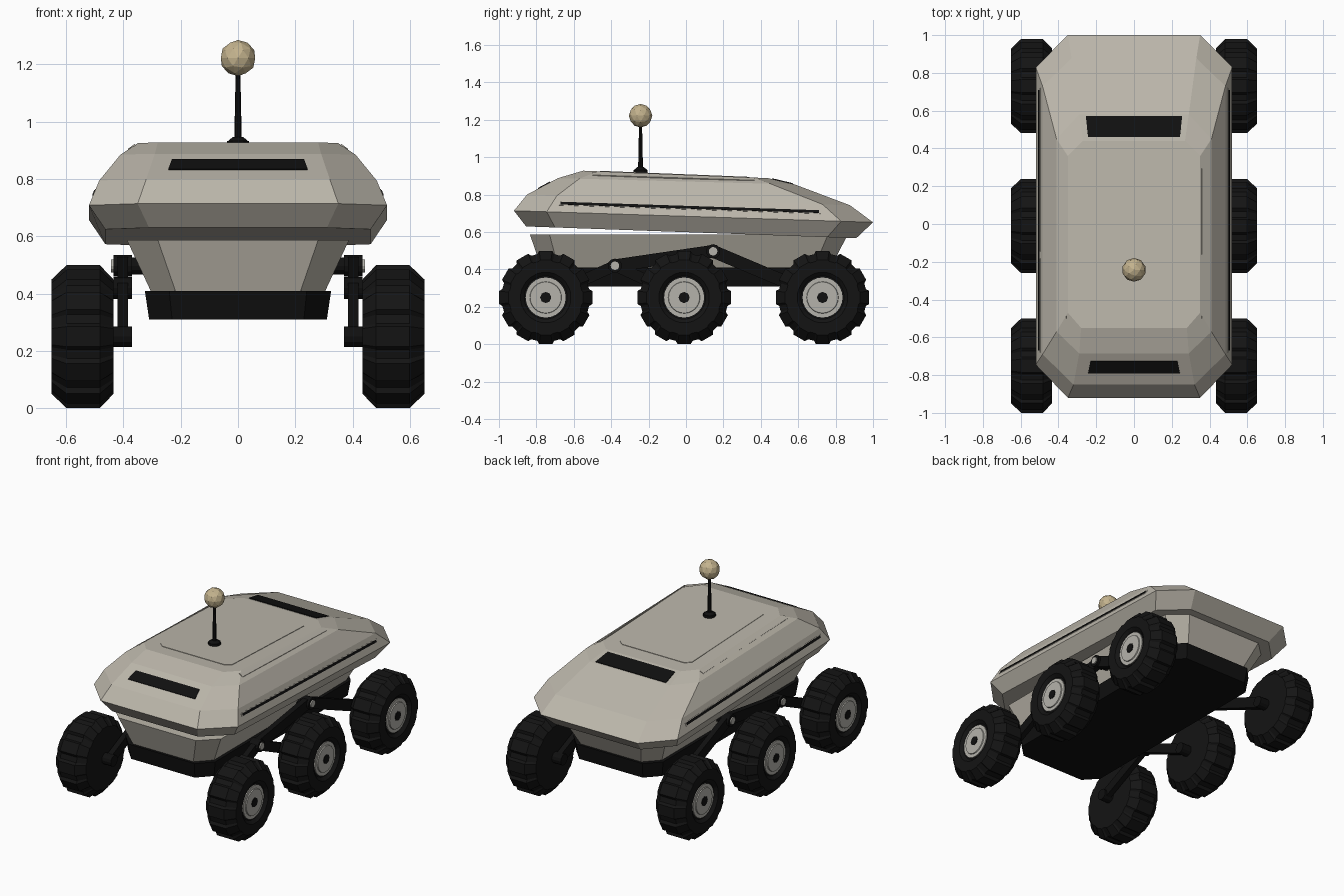
import bpy, bmesh, math
from mathutils import Vector

if "Cube" in bpy.data.objects:
    bpy.data.objects.remove(bpy.data.objects["Cube"])


def material(name, rgb):
    m = bpy.data.materials.new(name)
    m.diffuse_color = (*rgb, 1)
    m.use_nodes = True
    m.node_tree.nodes["Principled BSDF"].inputs["Base Color"].default_value = m.diffuse_color
    return m


BODY = material("warm grey paint", (0.50, 0.47, 0.405))
BLACK = material("black trim", (0.005, 0.005, 0.005))
TYRE = material("tyre rubber", (0.007, 0.007, 0.007))
METAL = material("hub metal", (0.46, 0.45, 0.41))
TAN = material("tan beacon", (0.55, 0.45, 0.27))


def finish(name, bm, mat):
    bmesh.ops.recalc_face_normals(bm, faces=bm.faces)
    me = bpy.data.meshes.new(name)
    bm.to_mesh(me)
    bm.free()
    me.materials.append(mat)
    ob = bpy.data.objects.new(name, me)
    bpy.context.collection.objects.link(ob)
    return ob


def loft(name, rings, mat):
    """Skin a stack of closed rings and cap both ends."""
    bm = bmesh.new()
    vs = [[bm.verts.new(p) for p in r] for r in rings]
    n = len(vs[0])
    for a, b in zip(vs, vs[1:]):
        for i in range(n):
            j = (i + 1) % n
            bm.faces.new((a[i], a[j], b[j], b[i]))
    bm.faces.new(vs[0])
    bm.faces.new(vs[-1])
    return finish(name, bm, mat)


def plate(name, pts, mat, t=0.004):
    """Thin plate centred on a flat polygon."""
    pts = [Vector(p) for p in pts]
    n = (pts[1] - pts[0]).cross(pts[2] - pts[0]).normalized() * t
    return loft(name, [[p - n for p in pts], [p + n for p in pts]], mat)


def rod(name, p, q, r1, r2, mat, n=12):
    """Round bar between two points."""
    p, q = Vector(p), Vector(q)
    rot = (q - p).to_track_quat('Z', 'Y')
    circ = [(math.cos(2 * math.pi * i / n), math.sin(2 * math.pi * i / n)) for i in range(n)]
    return loft(name, [[c + rot @ Vector((r * u, r * v, 0)) for u, v in circ]
                       for c, r in ((p, r1), (q, r2))], mat)


def octagon(hx, hwf, hwb, yf, cf, cb, yb, zf, zb):
    """Chamfered rectangle, tilted from front height zf to rear height zb."""
    half = [(hwf, yf), (hx, cf), (hx, cb), (hwb, yb)]
    pts = half + [(-x, y) for x, y in reversed(half)]
    return [(x, y, zf + (zb - zf) * (y - yf) / (yb - yf)) for x, y in pts]


# Upper shell: lower lip, belt line, two shoulders, deck
lip = (0.463, 0.31, 0.31, -0.855, -0.70, 0.755, 0.91, 0.63, 0.567)
belt = (0.52, 0.35, 0.35, -0.92, -0.745, 0.83, 1.0, 0.714, 0.652)
low = (0.484, 0.32, 0.33, -0.85, -0.69, 0.73, 0.877, 0.80, 0.743)
high = (0.41, 0.29, 0.29, -0.685, -0.57, 0.45, 0.58, 0.888, 0.855)
deck = (0.35, 0.28, 0.27, -0.55, -0.47, 0.36, 0.44, 0.928, 0.888)
loft("upper_shell", [octagon(*r) for r in (lip, belt, low, high, deck)], BODY)


def level(r, y):
    return r[7] + (r[8] - r[7]) * (y - r[3]) / (r[6] - r[3])


def on_side(a, b, y, t, s):
    """Point on the shell side, a fraction t of the way from ring a to ring b."""
    return (s * (a[0] + (b[0] - a[0]) * t), y, level(a, y) + (level(b, y) - level(a, y)) * t)


def strip(name, a, b, y0, y1, t0, t1, s, mat, thick):
    plate(name, [on_side(a, b, y, t, s) for y, t in ((y0, t0), (y1, t0), (y1, t1), (y0, t1))],
          mat, thick)


# Window slots in the front and rear slopes
plate("front_slot", [(-0.243, -0.79, 0.832), (0.243, -0.79, 0.832),
                     (0.23, -0.725, 0.867), (-0.23, -0.725, 0.867)], BLACK)
plate("rear_slot", [(-0.255, 0.57, 0.8575), (0.255, 0.57, 0.8575),
                    (0.243, 0.46, 0.8835), (-0.243, 0.46, 0.8835)], BLACK)

# Deck hatch panel with clipped corners
hatch = octagon(0.26, 0.225, 0.225, -0.46, -0.43, 0.31, 0.34, level(deck, -0.46), level(deck, 0.34))
plate("deck_panel", hatch, BODY, 0.003)

# Side vents and shoulder strips
for s, side in ((-1, "left"), (1, "right")):
    strip(side + "_vent_frame", belt, low, -0.68, 0.72, 0.42, 0.66, s, BODY, 0.002)
    strip(side + "_vent", belt, low, -0.67, 0.71, 0.46, 0.62, s, BLACK, 0.004)
    strip(side + "_shoulder_strip", high, deck, -0.50, 0.37, 0.45, 0.85, s, BODY, 0.003)

# Lower hull and belly pan
loft("lower_hull", [octagon(0.30, 0.215, 0.215, -0.77, -0.68, 0.68, 0.77, 0.40, 0.40),
                    octagon(0.388, 0.28, 0.28, -0.835, -0.73, 0.76, 0.865, 0.588, 0.588)], BODY)
loft("belly_pan", [octagon(0.31, 0.23, 0.23, -0.775, -0.69, 0.69, 0.775, 0.31, 0.31),
                   octagon(0.325, 0.24, 0.24, -0.79, -0.70, 0.70, 0.79, 0.41, 0.41)], BLACK)

# Mast and beacon
MY = -0.243
rod("mast_base", (0, MY, 0.905), (0, MY, 0.933), 0.038, 0.038, BLACK)
rod("mast_collar", (0, MY, 0.933), (0, MY, 0.947), 0.034, 0.018, BLACK)
rod("mast", (0, MY, 0.94), (0, MY, 1.18), 0.013, 0.008, BLACK, 8)
bm = bmesh.new()
bmesh.ops.create_icosphere(bm, subdivisions=2, radius=0.063)
bmesh.ops.translate(bm, verts=bm.verts, vec=(0, MY, 1.222))
finish("beacon", bm, TAN)


def tyre(name, s, y):
    """Lathed tyre with twelve tread lugs; profile is (x, lug radius, groove radius)."""
    profile = [(0.435, 0.10, 0.10), (0.435, 0.202, 0.196), (0.482, 0.252, 0.236),
               (0.598, 0.252, 0.236), (0.65, 0.202, 0.196), (0.65, 0.135, 0.135),
               (0.632, 0.115, 0.115)]
    rings = []
    for x, lug, groove in profile:
        ring = []
        for k in range(12):
            for off, r in ((-8, lug), (8, lug), (11, groove), (19, groove)):
                a = math.radians(30 * k + off)
                ring.append((s * x, y + r * math.sin(a), 0.25 - r * math.cos(a)))
        rings.append(ring)
    return loft(name, rings, TYRE)


# Wheels and rocker suspension, both sides
AXLES = (("front", -0.75), ("middle", -0.01), ("rear", 0.73))
for s, side in ((-1, "left"), (1, "right")):
    for end, y in AXLES:
        n = f"{side}_{end}_"
        tyre(n + "tyre", s, y)
        rod(n + "hub", (s * 0.60, y, 0.25), (s * 0.638, y, 0.25), 0.107, 0.107, METAL, 24)
        rod(n + "hub_ring", (s * 0.63, y, 0.25), (s * 0.644, y, 0.25), 0.088, 0.083, METAL, 24)
        rod(n + "hub_cap", (s * 0.63, y, 0.25), (s * 0.648, y, 0.25), 0.03, 0.03, BLACK, 8)
        rod(n + "axle", (s * 0.37, y, 0.25), (s * 0.46, y, 0.25), 0.036, 0.036, BLACK)

    def at(y, z, x=0.402):
        return (s * x, y, z)

    main, bogie = (0.145, 0.497), (-0.38, 0.42)
    for part, (y, z) in (("main", main), ("bogie", bogie)):
        rod(f"{side}_{part}_pivot", at(y, z, 0.37), at(y, z, 0.435), 0.038, 0.038, BLACK)
        rod(f"{side}_{part}_bolt", at(y, z, 0.43), at(y, z, 0.443), 0.023, 0.023, METAL)
    rod(side + "_rocker_mount", at(*main, 0.27), at(*main, 0.38), 0.03, 0.03, BLACK)

    # Flat arms joining pivots and axles
    def arm(name, a, b, h):
        d = Vector((b[0] - a[0], b[1] - a[1])).normalized() * h
        quad = [(a[0] - d.y, a[1] + d.x), (b[0] - d.y, b[1] + d.x),
                (b[0] + d.y, b[1] - d.x), (a[0] + d.y, a[1] - d.x)]
        plate(f"{side}_{name}", [at(y, z) for y, z in quad], BLACK, 0.018)

    arm("rocker_front_arm", main, bogie, 0.034)
    arm("rocker_rear_arm", main, (0.73, 0.25), 0.034)
    arm("bogie_front_arm", bogie, (-0.75, 0.25), 0.03)
    arm("bogie_rear_arm", bogie, (-0.01, 0.25), 0.03)
